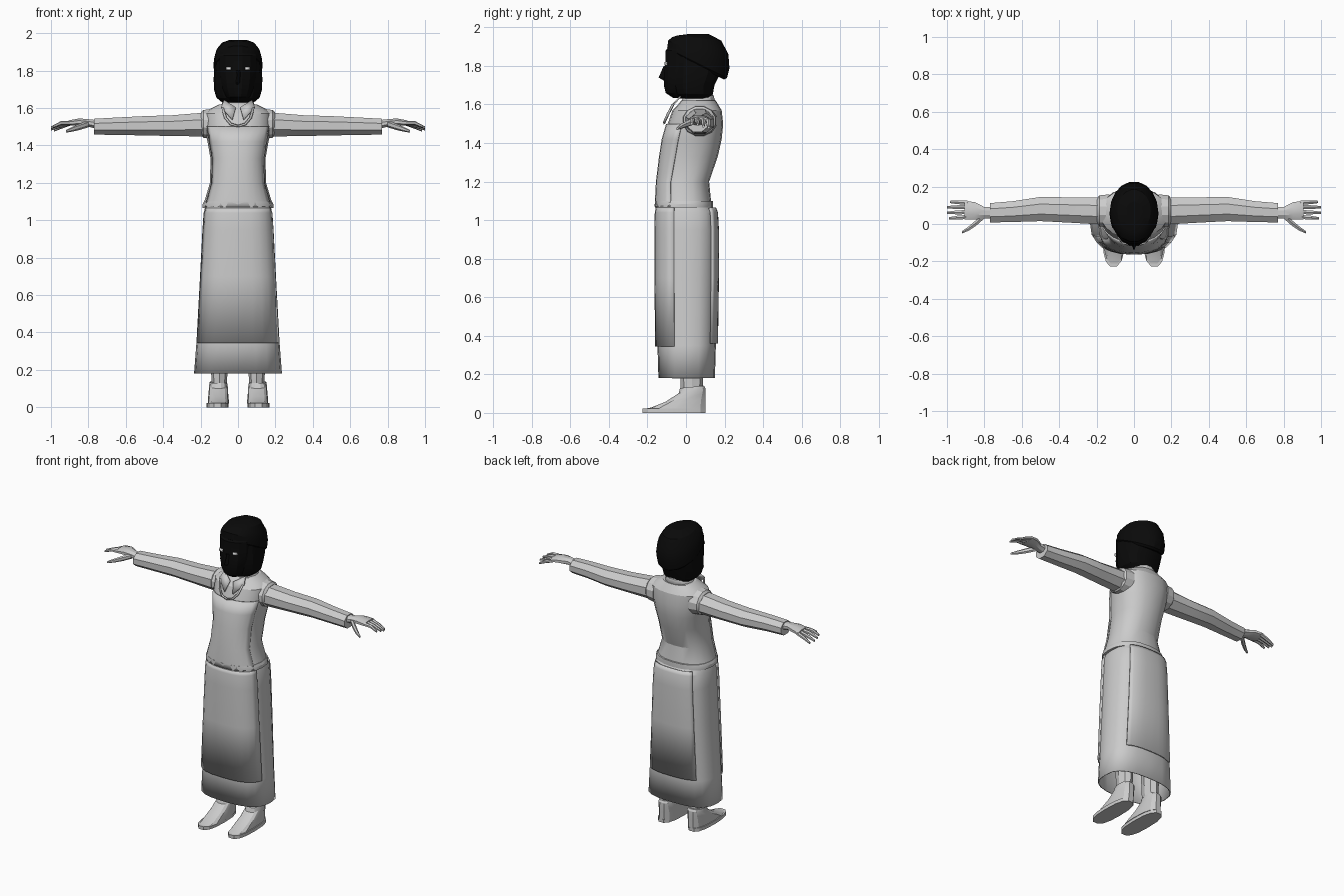
import bpy, math


def material(name, value):
    m = bpy.data.materials.new(name)
    m.diffuse_color = (value, value, value, 1)
    return m


GREY = material("light grey", 0.6)
BLACK = material("black", 0.003)
WHITE = material("eye white", 0.8)


def arc(z, rx, y0, y1, tilt=0.0, n=18, power=2.0, a0=0, a1=360, cx=0.0):
    """Horizontal superellipse ring, or an open arc of one."""
    full = a1 - a0 == 360
    cy, ry, pts = (y0 + y1) / 2, (y1 - y0) / 2, []
    for i in range(n if full else n + 1):
        a = math.radians(a0 + (a1 - a0) * i / n)
        c, s = math.cos(a), math.sin(a)
        x = rx * math.copysign(abs(c) ** (2 / power), c)
        y = ry * math.copysign(abs(s) ** (2 / power), s)
        pts.append((cx + x, cy + y, z + tilt * y))
    return pts


def cross(x, y, z, ry, rz, n=8):
    """Ring facing along x, for arms and fingers."""
    return [(x, y + ry * math.cos(2 * math.pi * (i + .5) / n),
             z + rz * math.sin(2 * math.pi * (i + .5) / n)) for i in range(n)]


def loft(name, rings, mat=GREY, closed=True, caps=(True, True), mirror=False,
         thick=0.0, angle=24):
    n = len(rings[0])
    verts = [p for r in rings for p in r]
    faces = []
    for k in range(len(rings) - 1):
        for i in range(n if closed else n - 1):
            j = (i + 1) % n
            faces.append((k * n + i, k * n + j, k * n + n + j, k * n + n + i))
    if closed and caps[0]:
        faces.append(tuple(reversed(range(n))))
    if closed and caps[1]:
        faces.append(tuple(range(len(verts) - n, len(verts))))
    me = bpy.data.meshes.new(name)
    me.from_pydata(verts, [], faces)
    me.materials.append(mat)
    ob = bpy.data.objects.new(name, me)
    bpy.context.collection.objects.link(ob)
    if thick:
        s = ob.modifiers.new("thickness", 'SOLIDIFY')
        s.thickness, s.offset = thick, -1
    if mirror:
        ob.modifiers.new("mirror", 'MIRROR')
    bpy.ops.object.select_all(action='DESELECT')
    bpy.context.view_layer.objects.active = ob
    ob.select_set(True)
    bpy.ops.object.shade_smooth_by_angle(angle=math.radians(angle))
    return ob


# Skirt: open shell with an apron panel in front and behind
SKIRT = [(0.18, .235, -.143, .15), (0.35, .222, -.148, .155), (0.7, .203, -.152, .16),
         (0.95, .19, -.152, .16), (1.04, .184, -.15, .155), (1.075, .17, -.14, .135)]
loft("skirt", [arc(*r, n=20, power=2.7) for r in SKIRT], caps=(False, True), thick=.006)
for name, a0, a1, z0 in (("front_apron", 197, 343, .345), ("back_apron", 48, 132, .36)):
    rows = [(z0,) + SKIRT[1][1:]] + SKIRT[2:5] + [(1.065, .178, -.145, .145)]
    loft(name, [arc(z, rx + .005, y0 - .012, y1 + .011, n=10, power=2.7, a0=a0, a1=a1)
                for z, rx, y0, y1 in rows], closed=False, thick=.01)

# Torso with a raised front panel
TORSO = [(1.07, .188, -.155, .135), (1.10, .18, -.153, .13), (1.2, .15, -.148, .12),
         (1.33, .147, -.132, .165), (1.42, .163, -.118, .185), (1.5, .178, -.095, .193),
         (1.57, .178, -.07, .185), (1.595, .15, -.045, .17), (1.62, .10, -.025, .155)]
loft("torso", [arc(*r, n=20, power=2.3) for r in TORSO])
loft("waist_hem", [arc(z, r, -.162, .14, n=20, power=2.4)
                   for z, r in ((1.065, .19), (1.085, .19), (1.1, .182))])
loft("front_panel", [arc(z, rx + .003, y0 - .008, y1, n=10, power=2.3, a0=204, a1=336)
                     for z, rx, y0, y1 in TORSO[:6]], closed=False, thick=.008)
# Raised armhole trims
loft("armhole", [cross(x, .07, 1.515, a, b, 12) for x, a, b in
                 ((.13, .092, .085), (.185, .086, .077), (.198, .07, .064))], mirror=True)

# Neck, collar band and folded collar points
loft("neck", [arc(z, .052, y - .055, y + .055, n=10) for z, y in ((1.55, .06), (1.72, .05))])
loft("collar", [arc(1.60, .098, -.05, .155, .15, 14), arc(1.625, .085, -.035, .145, .25, 14),
                arc(1.65, .065, -.015, .125, .2, 14)], caps=(False, False), thick=.008)
loft("collar_point", [[(.012, -.062, 1.60), (.075, -.025, 1.64)],
                      [(.03, -.093, 1.535), (.09, -.06, 1.60)]],
     closed=False, mirror=True, thick=.008)
loft("neckline", [[(.085, -.062, 1.60), (.07, -.088, 1.545), (.04, -.104, 1.51), (0, -.108, 1.50)],
                  [(.075, -.067, 1.60), (.06, -.094, 1.55), (.035, -.108, 1.52), (0, -.112, 1.51)]],
     closed=False, mirror=True, thick=.008)

# Sleeves and cuffs
loft("sleeve", [cross(x, y, z, a, b) for x, y, z, a, b in
                ((.13, .07, 1.512, .08, .07), (.2, .07, 1.511, .077, .068),
                 (.35, .075, 1.506, .073, .06), (.5, .08, 1.505, .07, .056),
                 (.65, .066, 1.503, .06, .05), (.77, .06, 1.5, .056, .046))], mirror=True)

# Hands: palm, four fingers, thumb
loft("palm", [cross(x, y, z, a, b) for x, y, z, a, b in
              ((.74, .06, 1.51, .036, .026), (.80, .06, 1.52, .033, .022),
               (.85, .07, 1.525, .05, .021), (.905, .075, 1.52, .054, .015))], mirror=True)
for i, (y0, y1, x1, z1) in enumerate(((.038, .03, .99, 1.5), (.064, .06, 1.0, 1.495),
                                      (.09, .09, 1.0, 1.487), (.115, .118, .985, 1.48))):
    loft("finger_%d" % (i + 1), [cross(.89, y0, 1.52, .013, .012, 6),
                                 cross(.945, (y0 + y1) / 2, z1 + .02, .012, .011, 6),
                                 cross(x1, y1, z1, .007, .007, 6)], mirror=True)
loft("thumb", [cross(x, y, z, a, a, 6) for x, y, z, a in
               ((.80, .045, 1.515, .018), (.845, .005, 1.50, .017),
                (.885, -.025, 1.487, .013), (.92, -.045, 1.475, .007))], mirror=True)

# Legs and shoes
loft("leg", [arc(z, r, .03 - ry, .03 + ry, n=8, cx=.1) for z, r, ry in
             ((.08, .042, .055), (.13, .04, .058), (.2, .045, .06), (.5, .055, .065))],
     mirror=True)
loft("shoe_sole", [arc(z, .058, -.23, .105, n=14, power=2.6, cx=.11)
                   for z in (0, .022)], mirror=True)
loft("shoe", [arc(z, r, y0, y1, t, 14, 2.5, cx=.105) for z, r, y0, y1, t in
              ((.02, .057, -.225, .104, 0), (.05, .055, -.185, .104, .16),
               (.08, .052, -.11, .104, .22), (.115, .05, -.04, .102, .2),
               (.135, .046, -.032, .095, .1))], mirror=True)

# Head: face, hair and cap
loft("face", [arc(z, r, y0, .1, 0, 14) for z, r, y0 in
              ((1.635, .045, -.07), (1.66, .07, -.108), (1.70, .09, -.118), (1.76, .102, -.118),
               (1.82, .107, -.108), (1.88, .108, -.108), (1.93, .09, -.07))], BLACK)
loft("nose", [[(-.016, -.105, z), (0, y, z), (.016, -.105, z)] for z, y in
              ((1.725, -.117), (1.74, -.142), (1.80, -.116))], BLACK)
loft("hair", [arc(z, r, y0, y1, 0, 14, 2.3) for z, r, y0, y1 in
              ((1.63, .085, -.035, .13), (1.655, .115, -.06, .142), (1.70, .129, -.075, .15),
               (1.76, .13, -.08, .18), (1.83, .126, -.085, .19), (1.90, .115, -.08, .17))], BLACK)
loft("cap", [arc(z, r, y0, y1, t, 18) for z, r, y0, y1, t in
             ((1.80, .12, -.085, .20, -.5), (1.815, .131, -.10, .215, -.5),
              (1.86, .129, -.095, .228, -.45), (1.905, .117, -.075, .222, -.3),
              (1.945, .09, -.045, .185, -.12), (1.965, .045, .01, .12, 0))], BLACK)
# Eyes
loft("eye", [[(.038, -.112, z), (.052, -.109, z), (.065, -.104, z)] for z in (1.803, 1.82)],
     WHITE, closed=False, mirror=True, thick=.008)
